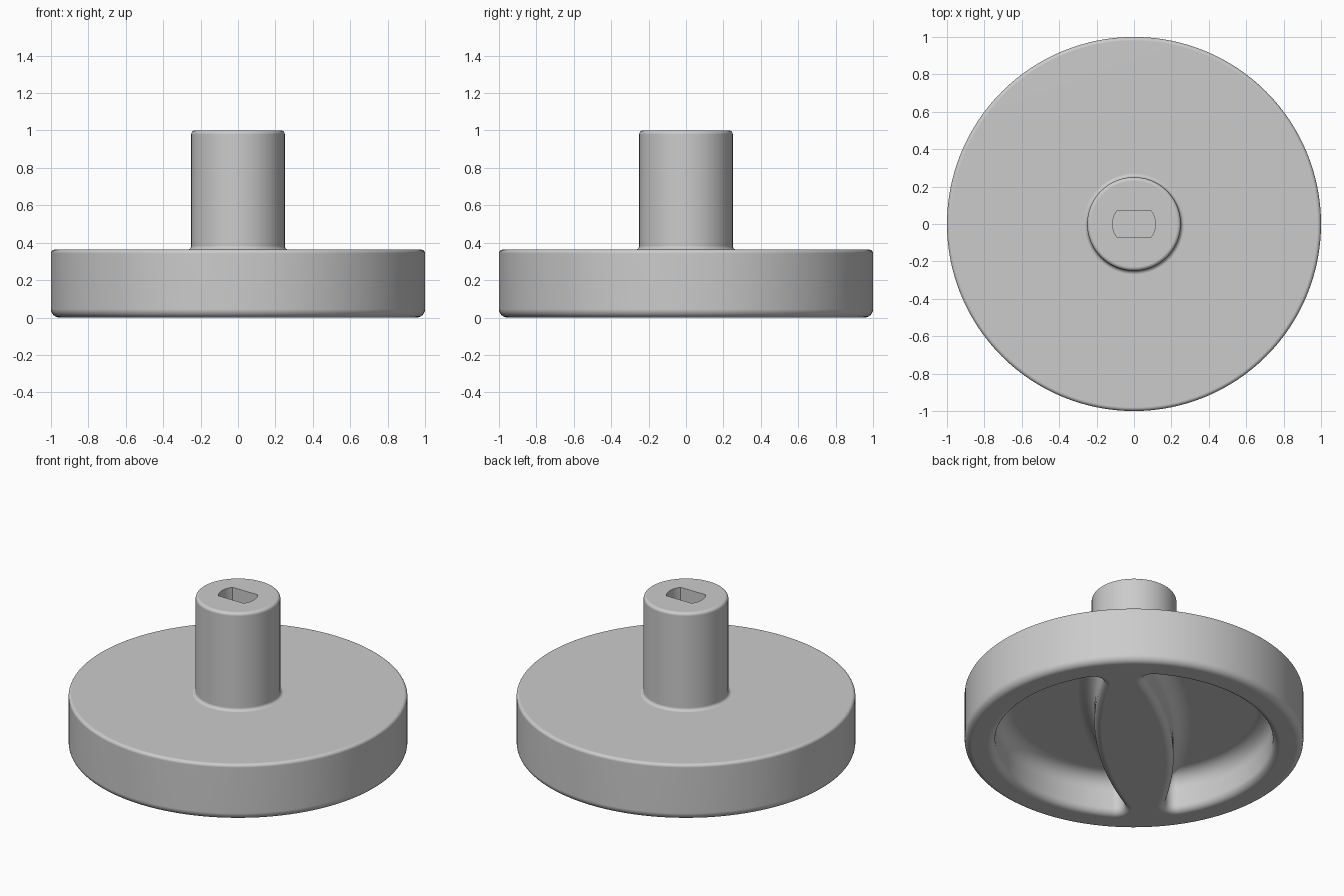
import bpy, bmesh, math
from math import sin, cos, pi, radians, sqrt, atan2
from mathutils import Matrix

cube = bpy.data.objects.get("Cube")
if cube:
    bpy.data.objects.remove(cube)

grey = bpy.data.materials.new("plain grey")
grey.use_nodes = True
colour = (0.6, 0.6, 0.6, 1)
grey.diffuse_color = colour
grey.node_tree.nodes["Principled BSDF"].inputs["Base Color"].default_value = colour


def arc(cx, cy, r, a0, a1, n):
    """Points on an arc, angles in degrees."""
    return [(cx + r * cos(radians(a0 + (a1 - a0) * i / n)),
             cy + r * sin(radians(a0 + (a1 - a0) * i / n))) for i in range(n + 1)]


def make_object(name, bm):
    bmesh.ops.recalc_face_normals(bm, faces=bm.faces)
    mesh = bpy.data.meshes.new(name)
    bm.to_mesh(mesh)
    bm.free()
    mesh.materials.append(grey)
    ob = bpy.data.objects.new(name, mesh)
    bpy.context.collection.objects.link(ob)
    return ob


def loft(name, rings):
    """Closed solid through rings of equal point count."""
    bm = bmesh.new()
    loops = [[bm.verts.new(p) for p in ring] for ring in rings]
    n = len(loops[0])
    for a, b in zip(loops, loops[1:]):
        for i in range(n):
            j = (i + 1) % n
            bm.faces.new((a[i], a[j], b[j], b[i]))
    bm.faces.new(loops[0])
    bm.faces.new(loops[-1])
    return make_object(name, bm)


# Knob body: disc and shaft turned from one profile of (radius, height)
DISC_TOP = 0.363
profile = (arc(0.955, 0.045, 0.045, -90, 0, 6)
           + arc(0.98, DISC_TOP - 0.02, 0.02, 0, 90, 5)
           + arc(0.27, DISC_TOP + 0.02, 0.02, 270, 180, 5)
           + arc(0.23, 0.98, 0.02, 0, 90, 5))
SIDES = 128
body = loft("knob_body", [[(r * cos(2 * pi * i / SIDES), r * sin(2 * pi * i / SIDES), z)
                           for i in range(SIDES)] for r, z in profile])

# Shaft slot: round hole with two flats
SLOT_R, SLOT_H = 0.115, 0.072
end = math.degrees(math.asin(SLOT_H / SLOT_R))
outline = arc(0, 0, SLOT_R, -end, end, 10) + arc(0, 0, SLOT_R, 180 - end, 180 + end, 10)
cutters = [loft("slot_cutter", [[(x, y, z) for x, y in outline] for z in (0.55, 1.1)])]

# Finger pockets: inside the rim circle, outside the grip's bowed side
RIM, BOW, MID, CORNER = 0.82, 2.6, 0.225, 0.06
BOW_Y = MID - BOW


def sweep(a0, a1, n):
    return [a0 + (a1 - a0) * i / n for i in range(n + 1)]


def pocket_ring(grow, z):
    """Pocket outline offset by grow, with its two corners rounded."""
    d = max(CORNER + grow, 0.006)
    inner, bow = RIM + grow - d, BOW - grow + d
    cy = (inner ** 2 - bow ** 2 + BOW_Y ** 2) / (2 * BOW_Y)
    cx = sqrt(inner ** 2 - cy ** 2)
    rim_a, bow_a = atan2(cy, cx), atan2(cy - BOW_Y, cx)
    pts = [((inner + d) * cos(a), (inner + d) * sin(a), z)
           for a in sweep(rim_a, pi - rim_a, 48)]
    pts += [(-cx + d * cos(a), cy + d * sin(a), z)
            for a in sweep(pi - rim_a, 2 * pi - bow_a, 10)[1:-1]]
    pts += [((bow - d) * cos(a), BOW_Y + (bow - d) * sin(a), z)
            for a in sweep(pi - bow_a, bow_a, 32)]
    pts += [(cx + d * cos(a), cy + d * sin(a), z)
            for a in sweep(bow_a - pi, rim_a, 10)[1:-1]]
    return pts


# Pocket section of (growth, height): rounded lip, wall, floor fillet
EDGE, FILLET, DEPTH = 0.045, 0.1, 0.25
section = [(EDGE, -0.05)]
section += arc(EDGE, EDGE, EDGE, 270, 180, 6)
section += arc(-FILLET, DEPTH - FILLET, FILLET, 0, 90, 8)
for k, turn in enumerate((45, 225)):
    pocket = loft("pocket_cutter_%d" % k, [pocket_ring(g, z) for g, z in section])
    pocket.data.transform(Matrix.Rotation(radians(turn), 4, "Z"))
    cutters.append(pocket)

# Cut the slot and pockets, then drop the cutters
bpy.ops.object.select_all(action="DESELECT")
bpy.context.view_layer.objects.active = body
body.select_set(True)
for cutter in cutters:
    cutter.hide_render = True
    mod = body.modifiers.new("cut", "BOOLEAN")
    mod.operation, mod.solver, mod.object = "DIFFERENCE", "EXACT", cutter
    bpy.ops.object.modifier_apply(modifier=mod.name)
    bpy.data.objects.remove(cutter)

# Smooth shading with flat faces kept flat
bpy.ops.object.shade_smooth_by_angle(angle=radians(35))
weighted = body.modifiers.new("even_normals", "WEIGHTED_NORMAL")
weighted.keep_sharp = True
